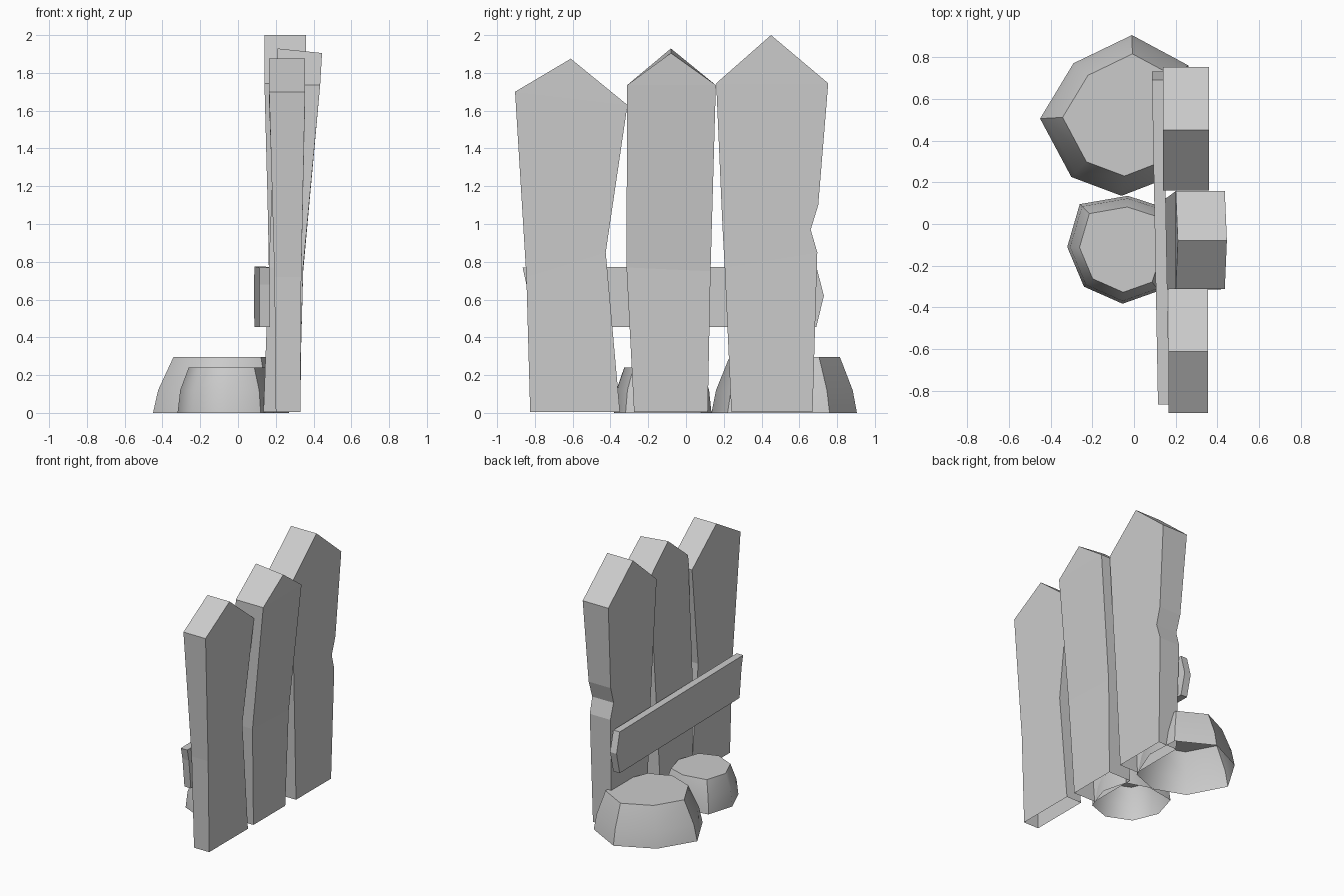
import bpy, math

if "Cube" in bpy.data.objects:
    bpy.data.objects.remove(bpy.data.objects["Cube"])


def make(name, verts, faces):
    me = bpy.data.meshes.new(name)
    me.from_pydata(verts, [], faces)
    me.update()
    ob = bpy.data.objects.new(name, me)
    bpy.context.collection.objects.link(ob)
    return ob


def plank(name, rows, peak, tilt=0.0):
    """Rows bottom to top: y_left, z_left, y_right, z_right, x_back, x_front.
    Open underneath, closed by a gable at peak (y, z)."""
    v, f = [], []
    for yl, zl, yr, zr, xa, xb in rows:
        v += [(xa, yl, zl), (xb, yl, zl), (xb, yr, zr), (xa, yr, zr)]
    for i in range(len(rows) - 1):
        a = 4 * i
        for k in range(4):
            n = (k + 1) % 4
            f.append((a + k, a + n, a + 4 + n, a + 4 + k))
    t, p = len(v) - 4, len(v)
    xa, xb = rows[-1][4:]
    dx = 0.01 if tilt else 0
    v += [(xa + dx, peak[0], peak[1] + tilt), (xb + dx, peak[0], peak[1] - tilt)]
    f += [(t, t + 1, p + 1, p), (t + 2, t + 3, p, p + 1),
          (t + 1, t + 2, p + 1), (t + 3, t, p)]
    return make(name, v, f)


# Upright pickets
plank("front_picket", [
    (-.825, .005, -.35, .005, .20, .33),
    (-.845, .72, -.425, .85, .193, .335),
    (-.905, 1.70, -.31, 1.63, .165, .355)], (-.61, 1.875))
plank("middle_picket", [
    (-.275, .005, .115, .005, .135, .325),
    (-.315, .77, .13, .75, .163, .345),
    (-.312, 1.735, .158, 1.735, .20, .435)], (-.08, 1.917), .012)
plank("rear_picket", [
    (.24, .005, .67, .005, .17, .33),
    (.205, .77, .695, .85, .163, .34),
    (.195, .95, .66, .97, .16, .343),
    (.188, 1.10, .70, 1.10, .157, .346),
    (.16, 1.745, .753, 1.745, .14, .36)], (.45, 2.0))

# Cross rail with broken ends, slightly skewed
outline = [(-.82, .455), (.69, .455), (.73, .62), (.69, .775), (-.865, .77), (-.845, .68)]
n = len(outline)
skew = lambda y: .099 - .0185 * y
rv = [(skew(y) + d, y, z) for d in (0, .055) for y, z in outline]
rf = [tuple(range(n))[::-1], tuple(range(n, 2 * n))]
rf += [(i, (i + 1) % n, n + (i + 1) % n, n + i) for i in range(n)]
make("cross_rail", rv, rf)


def rock(name, base, center, levels):
    """Stack of scaled copies of the base outline, open underneath."""
    m = len(base)
    v = [(center[0] + (x - center[0]) * s, center[1] + (y - center[1]) * s, z)
         for z, s in levels for x, y in base]
    f = [(r * m + i, r * m + (i + 1) % m, (r + 1) * m + (i + 1) % m, (r + 1) * m + i)
         for r in range(len(levels) - 1) for i in range(m)]
    f.append(tuple(range((len(levels) - 1) * m, len(levels) * m)))
    ob = make(name, v, f)
    bpy.ops.object.select_all(action='DESELECT')
    ob.select_set(True)
    bpy.context.view_layer.objects.active = ob
    bpy.ops.object.shade_smooth_by_angle(angle=math.radians(45))


# Low-poly rocks behind the fence
rock("large_rock",
     [(-.45, .505), (-.30, .225), (-.06, .135), (.16, .22),
      (.27, .50), (.26, .76), (-.01, .905), (-.29, .77)],
     (0, .53), [(0, 1), (.12, .94), (.295, .76)])
rock("small_rock",
     [(-.32, -.11), (-.24, -.30), (-.055, -.382), (.12, -.32),
      (.19, -.11), (.14, .08), (-.03, .135), (-.26, .095)],
     (-.04, -.12), [(0, 1), (.12, .95), (.24, .79)])

# Consistent outward normals
import bmesh
for ob in bpy.context.collection.objects:
    bm = bmesh.new()
    bm.from_mesh(ob.data)
    bmesh.ops.recalc_face_normals(bm, faces=bm.faces)
    bm.to_mesh(ob.data)
    bm.free()
